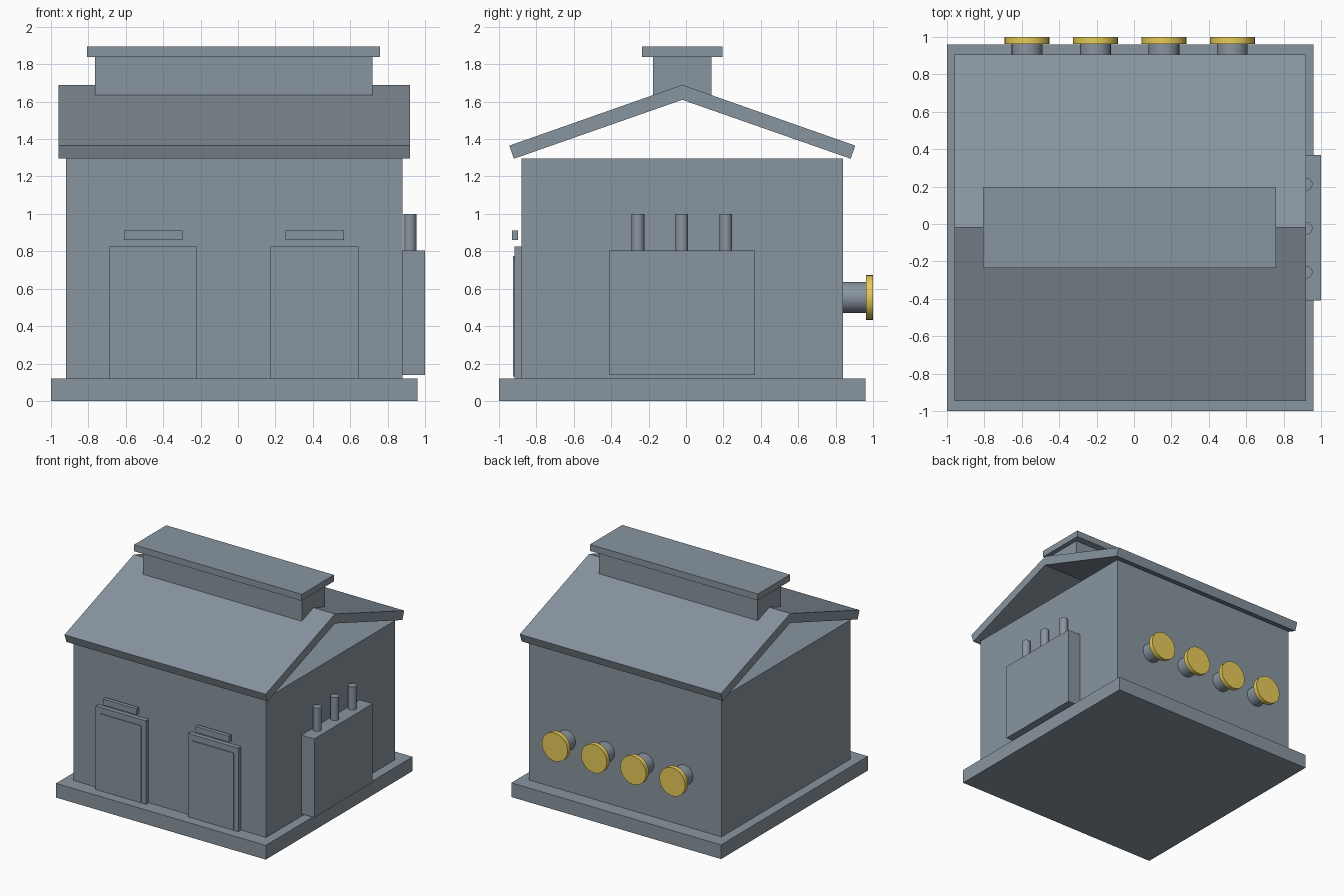
import bpy
import bmesh
import math
from mathutils import Matrix, Vector

old = bpy.data.objects.get("Cube")
if old:
    bpy.data.objects.remove(old, do_unlink=True)


def material(name, rgb):
    mat = bpy.data.materials.new(name)
    mat.use_nodes = True
    mat.diffuse_color = (*rgb, 1)
    mat.node_tree.nodes["Principled BSDF"].inputs["Base Color"].default_value = (*rgb, 1)
    return mat


GREY = material("blue grey", (0.25, 0.30, 0.35))
GOLD = material("brass yellow", (0.80, 0.60, 0.10))


def finish(name, bm, mat):
    bmesh.ops.recalc_face_normals(bm, faces=bm.faces)
    mesh = bpy.data.meshes.new(name)
    bm.to_mesh(mesh)
    bm.free()
    mesh.materials.append(mat)
    obj = bpy.data.objects.new(name, mesh)
    bpy.context.collection.objects.link(obj)
    return obj


def box(name, x, y, z, mat=GREY):
    """Box from its (min, max) extents on each axis."""
    bm = bmesh.new()
    size = [b - a for a, b in (x, y, z)]
    mid = Vector([(a + b) / 2 for a, b in (x, y, z)])
    bmesh.ops.create_cube(bm, size=1, matrix=Matrix.Translation(mid) @ Matrix.Diagonal((*size, 1)))
    return finish(name, bm, mat)


def cylinder(name, start, end, radius, mat=GREY):
    """Smooth capped cylinder between two points."""
    start, end = Vector(start), Vector(end)
    axis = end - start
    turn = axis.to_track_quat('Z', 'Y').to_matrix().to_4x4()
    bm = bmesh.new()
    bmesh.ops.create_cone(bm, cap_ends=True, segments=32, radius1=radius, radius2=radius,
                          depth=axis.length, matrix=Matrix.Translation((start + end) / 2) @ turn)
    obj = finish(name, bm, mat)
    bpy.ops.object.select_all(action='DESELECT')
    obj.select_set(True)
    bpy.context.view_layer.objects.active = obj
    bpy.ops.object.shade_smooth_by_angle(angle=math.radians(40))
    return obj


def prism(name, profile, x, mat=GREY):
    """Extrude a (y, z) profile along x."""
    bm = bmesh.new()
    face = bm.faces.new([bm.verts.new((x[0], y, z)) for y, z in profile])
    new = bmesh.ops.extrude_face_region(bm, geom=[face])["geom"]
    moved = [v for v in new if isinstance(v, bmesh.types.BMVert)]
    bmesh.ops.translate(bm, verts=moved, vec=(x[1] - x[0], 0, 0))
    return finish(name, bm, mat)


# Foundation and walls
box("foundation", (-1, 0.96), (-1, 0.96), (0, 0.12))
box("walls", (-0.92, 0.88), (-0.88, 0.84), (0.12, 1.295))

# Bent roof slab, open at the gables
MID = -0.02
half = [(0.925, 1.365), (0.90, 1.295)]
roof = [(MID, 1.69)] + [(MID + y, z) for y, z in half] + [(MID, 1.61)]
roof += [(MID - y, z) for y, z in reversed(half)]
prism("roof", roof, (-0.96, 0.92))

# Ridge ventilator
box("ridge_vent", (-0.765, 0.72), (-0.177, 0.135), (1.62, 1.84))
box("ridge_vent_cap", (-0.807, 0.76), (-0.235, 0.195), (1.84, 1.895))

# Front doors, each with a raised panel and a lamp bar above
for side, x in (("right", -0.453), ("left", 0.41)):
    box(side + "_door", (x - 0.235, x + 0.235), (-0.917, -0.88), (0.12, 0.825))
    box(side + "_door_panel", (x - 0.195, x + 0.195), (-0.925, -0.915), (0.13, 0.775))
    box(side + "_lamp_bar", (x - 0.157, x + 0.157), (-0.93, -0.897), (0.86, 0.91))

# Side cabinet with three terminals
box("side_cabinet", (0.88, 1.0), (-0.41, 0.37), (0.14, 0.805))
for i in range(3):
    y = -0.257 + i * 0.235
    cylinder(f"terminal_{i + 1}", (0.92, y, 0.80), (0.92, y, 1.0), 0.034)

# Rear pipes with brass flanges
for i in range(4):
    x = -0.572 + i * 0.366
    cylinder(f"pipe_{i + 1}", (x, 0.83, 0.553), (x, 0.98, 0.553), 0.082)
    cylinder(f"flange_{i + 1}", (x, 0.962, 0.553), (x, 1.0, 0.553), 0.12, GOLD)
